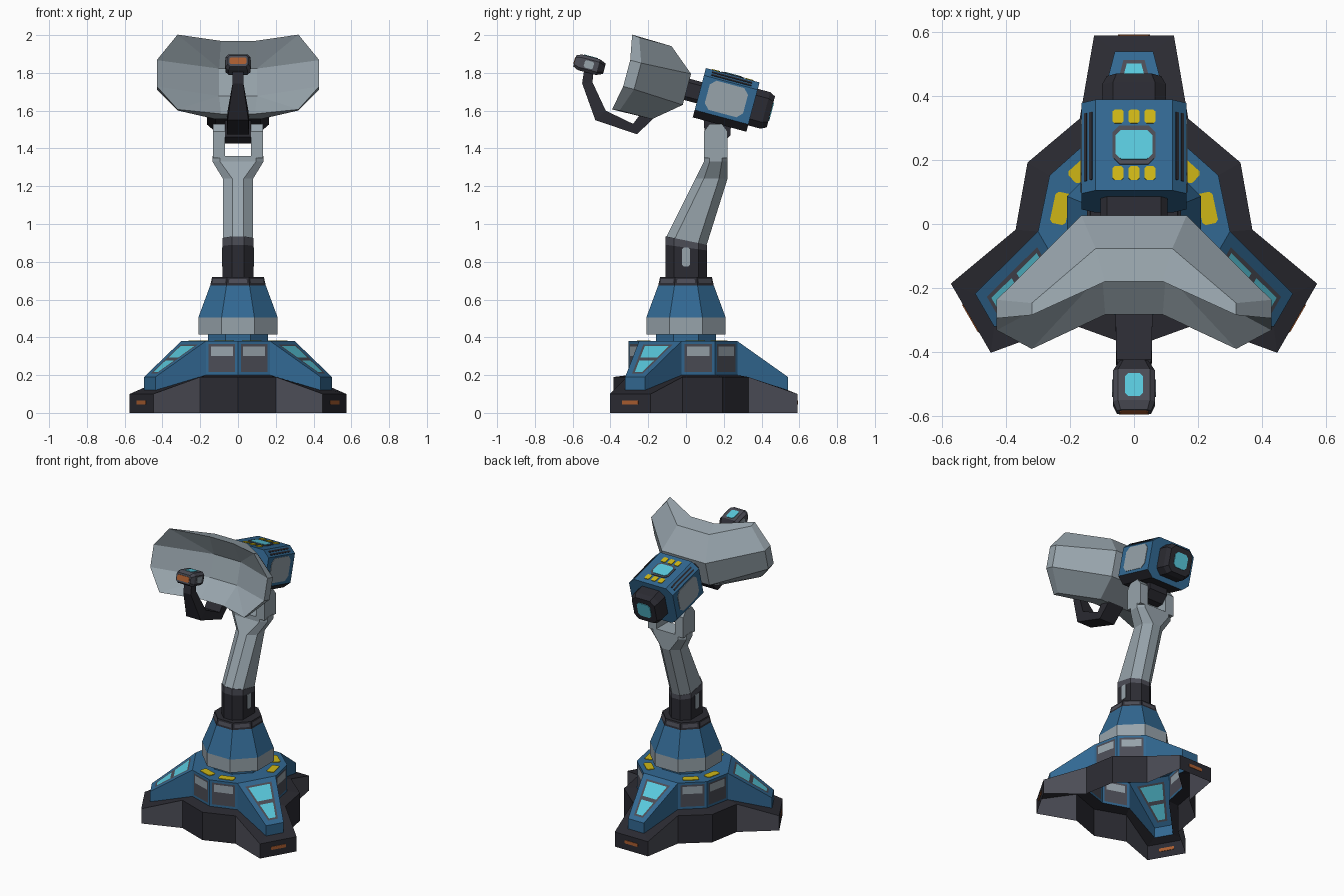
import bpy, bmesh, math
from mathutils import Matrix, Vector as V

if "Cube" in bpy.data.objects:
    bpy.data.objects.remove(bpy.data.objects["Cube"])

def material(name, r, g, b):
    m = bpy.data.materials.new(name)
    m.diffuse_color = (r, g, b, 1)
    m.use_nodes = True
    m.node_tree.nodes["Principled BSDF"].inputs["Base Color"].default_value = m.diffuse_color
    return m

MATS = [material("blue paint", .032, .14, .29), material("light grey", .31, .37, .41),
        material("black metal", .024, .024, .032), material("mid grey", .072, .074, .094),
        material("cyan glass", .10, .58, .72), material("yellow", .62, .47, .008),
        material("orange", .40, .11, .03)]
BLUE, LIGHT, BLACK, MID, CYAN, YELLOW, ORANGE = range(7)

def finish(name, bm, matrix=None, closed=True):
    if closed:
        bmesh.ops.recalc_face_normals(bm, faces=bm.faces)
    me = bpy.data.meshes.new(name)
    bm.to_mesh(me)
    bm.free()
    for m in MATS:
        me.materials.append(m)
    ob = bpy.data.objects.new(name, me)
    if matrix:
        ob.matrix_world = matrix
    bpy.context.collection.objects.link(ob)
    return ob

def loft_bm(rings, mats, caps=(True, True)):
    """Bridge equal rings; mats gives one colour per band, or one for all."""
    bm = bmesh.new()
    rows = [[bm.verts.new(p) for p in r] for r in rings]
    n = len(rows[0])
    bands = []
    for k in range(len(rows) - 1):
        band = []
        for i in range(n):
            j = (i + 1) % n
            f = bm.faces.new((rows[k][i], rows[k][j], rows[k + 1][j], rows[k + 1][i]))
            f.material_index = mats[k] if isinstance(mats, list) else mats
            band.append(f)
        bands.append(band)
    for use, row, k in ((caps[0], rows[0], 0), (caps[1], rows[-1], -1)):
        if use:
            bm.faces.new(row).material_index = mats[k] if isinstance(mats, list) else mats
    return bm, bands, rows

def loft(name, rings, mats, matrix=None):
    return finish(name, loft_bm(rings, mats)[0], matrix)

def inset(bm, faces, t, mat):
    bmesh.ops.inset_individual(bm, faces=faces, thickness=t, use_even_offset=True)
    for f in faces:
        f.material_index = mat

def split(bm, face, edges):
    r = bmesh.ops.subdivide_edges(bm, edges=edges, cuts=1)
    inner = [e for e in r["geom_inner"] if isinstance(e, bmesh.types.BMEdge) and len(e.link_faces) == 2
             and all(v.is_valid for v in e.verts)]
    cross = [e for e in inner if not any(e2 in edges for e2 in (e,))]
    cross = max(cross, key=lambda e: sum(f.material_index == MID for f in e.link_faces))
    return sorted(cross.link_faces, key=lambda f: f.calc_center_median().z)

def oct2(hx, hy, cx, cy=None):
    cy = cx if cy is None else cy
    return [(hx, hy - cy), (hx - cx, hy), (cx - hx, hy), (-hx, hy - cy),
            (-hx, cy - hy), (cx - hx, -hy), (hx - cx, -hy), (hx, cy - hy)]

def along_y(sections, dz=0):
    return [[(x, u, z + dz) for x, z in oct2(hx, hz, c)] for u, hx, hz, c in sections]

def plate(name, matrix, w, h, mat, t=.006):
    """Thin chamfered plate, its normal along the matrix z axis."""
    pts = oct2(w / 2, h / 2, min(w, h) * .18)
    loft(name, [[(x, y, z) for x, y in pts] for z in (-t / 2, t / 2)], mat, matrix)

def T(x, y, z):
    return Matrix.Translation((x, y, z))

def R(deg, axis):
    return Matrix.Rotation(math.radians(deg), 4, axis)

# Three-legged base: an open shell of black skirt and blue housing
def base_loop(end_r, end_h, end_z, root, valley_r, z):
    pts = []
    for k in range(3):
        rot = R(120 * k, 'Z')
        for p in ((root[0], root[1], z), (end_h, end_r, end_z), (-end_h, end_r, end_z),
                  (-root[0], root[1], z)):
            pts.append(rot @ V(p))
        a = math.radians(150 + 120 * k)
        pts.append(V((valley_r * math.cos(a), valley_r * math.sin(a), z)))
    return pts

loops = [base_loop(.59, .125, 0, (.17, .33), .385, 0),
         base_loop(.59, .125, .10, (.17, .33), .385, .19),
         base_loop(.54, .06, .12, (.13, .272), .305, .20),
         base_loop(.54, .06, .19, (.13, .272), .305, .38)]
bm, bands, rows = loft_bm(loops, [BLACK, BLACK, BLUE], (False, False))
top = rows[-1]
slopes = [bm.faces.new([top[5 * k + i] for i in range(4)]) for k in range(3)]
bm.faces.new([v for i, v in enumerate(top) if i % 5 not in (1, 2)])
inset(bm, [f for i, f in enumerate(bands[0]) if i % 5 in (0, 2)], .018, MID)
walls = [f for i, f in enumerate(bands[2]) if i % 5 in (3, 4)]
inset(bm, walls, .016, MID)
for f in walls:
    up = [e for e in f.edges if abs(e.verts[0].co.z - e.verts[1].co.z) > .08]
    inset(bm, [split(bm, f, up)[1]], .012, LIGHT)
inset(bm, slopes, .033, MID)
for f in slopes:
    long = sorted(f.edges, key=lambda e: e.calc_length())[-2:]
    # the widest edge can be the root: pick the two that change height
    long = [e for e in f.edges if abs(e.verts[0].co.z - e.verts[1].co.z) > .05] or long
    inset(bm, split(bm, f, long), .013, CYAN)
finish("tripod_base", bm, closed=False)

for k in range(3):
    leg = R(120 * k, 'Z')
    plate("foot_marker", leg @ T(0, .59, .055) @ R(-90, 'X'), .10, .022, ORANGE)
    for s in (-1, 1):
        plate("hub_pad", R(30 + 18 * s + 120 * k, 'Z') @ T(.235, 0, .381), .05, .10, YELLOW)

# Turntable bell
def ring8(a, z):
    r = a / math.cos(math.pi / 8)
    return [(r * math.cos(math.pi / 8 + i * math.pi / 4), r * math.sin(math.pi / 8 + i * math.pi / 4), z)
            for i in range(8)]

bm, bands, _ = loft_bm([ring8(a, z) for a, z in
                        ((.16, .38), (.16, .415), (.21, .415), (.21, .505), (.147, .675), (.137, .72))],
                       [BLUE, BLACK, MID, BLUE, BLACK])
inset(bm, bands[2], .016, LIGHT)
inset(bm, bands[4], .012, MID)
finish("turntable_bell", bm)

# Post with a grey collar and side windows
def section(hx, y0, y1, z0, z1, cx=.05, cy=.045):
    yc, hy = (y0 + y1) / 2, (y1 - y0) / 2
    return [(x, yc + y, z0 + (z1 - z0) * (y + hy) / (2 * hy)) for x, y in oct2(hx, hy, cx, cy)]

loft("post", [section(.082, -.108, .11, .71, .71), section(.082, -.108, .11, .89, .86),
              section(.082, -.108, .11, .935, .89)], [BLACK, MID])
for s in (-1, 1):
    plate("post_window", T(.082 * s, 0, .825) @ R(90, 'Y'), .10, .04, LIGHT)

# Cranked arm ending in a fork
loft("arm", [section(.08, -.105, .108, .93, .885), section(.08, .05, .22, 1.24, 1.24),
             section(.135, .095, .22, 1.33, 1.33, .04, .03),
             section(.135, .095, .22, 1.36, 1.36, .04, .03)], LIGHT)
for s in (-1, 1):
    prong = [(.095, 1.35), (.22, 1.35), (.22, 1.49), (.19, 1.53), (.125, 1.53), (.095, 1.49)]
    loft("fork_prong", [[(s * x, y, z) for y, z in prong] for x in (.07, .133)], LIGHT)
pivot = [(.10, 1.46), (.14, 1.425), (.19, 1.425), (.235, 1.47), (.24, 1.56), (.09, 1.60)]
loft("tilt_pivot", [[(x, y, z) for y, z in pivot] for x in (-.069, .069)], BLACK)

# Tilted head housing; local y runs to the back
HEAD = T(0, .2125, 1.657) @ R(-15, 'X')
bm, bands, _ = loft_bm([[(x, u, z) for x, z in oct2(.165, .135, .045, .04)] for u in (-.147, .147)], BLUE)
bm.normal_update()
for f in bm.faces:
    if f.calc_center_median().z < -.1:
        f.material_index = BLACK
finish("head_housing", bm, HEAD)
loft("rear_motor", along_y([(.14, .10, .10, .035), (.215, .10, .10, .035), (.245, .085, .085, .03)]), BLACK, HEAD)
plate("rear_window", HEAD @ T(0, .246, 0) @ R(-90, 'X'), .10, .10, CYAN)
loft("dish_neck", along_y([(-.235, .105, .058, .02), (-.14, .105, .058, .02)]), BLACK, HEAD)
plate("top_window_frame", HEAD @ T(0, 0, .136), .135, .125, MID)
plate("top_window", HEAD @ T(0, 0, .139), .115, .095, CYAN)
for u in (-.092, .092):
    for x in (-.05, 0, .05):
        plate("top_key", HEAD @ T(x, u, .136), .034, .044, YELLOW)
for s in (-1, 1):
    plate("side_panel", HEAD @ T(.165 * s, 0, .005) @ R(90, 'Y'), .16, .21, LIGHT)
    for d in (-.011, .011):
        plate("vent_slot", HEAD @ T(s * .1425, 0, .115) @ R(41.6 * s, 'Y') @ T(d, 0, 0), .011, .22, BLACK)

# Faceted dish: one quadrant mirrored in x and z, then bridged
Q = dict(A=(.165, -.215, .085), B=(.12, -.353, .2), C=(.32, -.53, .2), D=(.43, -.485, .072),
         E=(.09, -.46, .2), F=(.32, -.57, .205), G=(.43, -.545, .072), H=(.1, -.36, .075))
bm = bmesh.new()
P = {(k, sx, sz): bm.verts.new((p[0] * sx, p[1], p[2] * sz))
     for k, p in Q.items() for sx in (-1, 1) for sz in (-1, 1)}
for s in (-1, 1):
    for t in (-1, 1):
        for word in ("ABCD", "BCFE", "CDGF", "EFH", "FGH"):
            bm.faces.new([P[c, s, t] for c in word])
    for a, b in ("AB", "BE", "EH"):
        bm.faces.new((P[a, 1, s], P[b, 1, s], P[b, -1, s], P[a, -1, s]))
    for a, b in ("AD", "DG", "GH"):
        bm.faces.new((P[a, s, 1], P[b, s, 1], P[b, s, -1], P[a, s, -1]))
for c in "AH":
    bm.faces.new((P[c, 1, 1], P[c, -1, 1], P[c, -1, -1], P[c, 1, -1]))
for f in bm.faces:
    f.material_index = LIGHT
finish("dish", bm, HEAD)

# Feed arm curling up in front of the dish
path = [((-.22, 1.61), (-.15, 1.58), .058), ((-.28, 1.53), (-.26, 1.475), .058),
        ((-.425, 1.60), (-.48, 1.55), .055), ((-.495, 1.75), (-.55, 1.745), .028),
        ((-.49, 1.81), (-.54, 1.81), .028)]
loft("feed_arm", [[(w, *a), (-w, *a), (-w, *b), (w, *b)] for a, b, w in path], BLACK)

# Feed head with lamp, top window and side caps
loft("feed_head", along_y([(-.828, .054, .030, .012), (-.80, .066, .043, .016),
                           (-.70, .066, .043, .016), (-.665, .045, .028, .012)], -.008), [MID, MID, BLACK], HEAD)
plate("feed_lamp", HEAD @ T(0, -.828, -.008) @ R(90, 'X'), .09, .036, ORANGE)
plate("feed_window", HEAD @ T(0, -.75, .035), .055, .075, CYAN)
for s in (-1, 1):
    plate("feed_side_cap", HEAD @ T(.066 * s, -.75, -.008) @ R(90, 'Y'), .04, .05, LIGHT)
